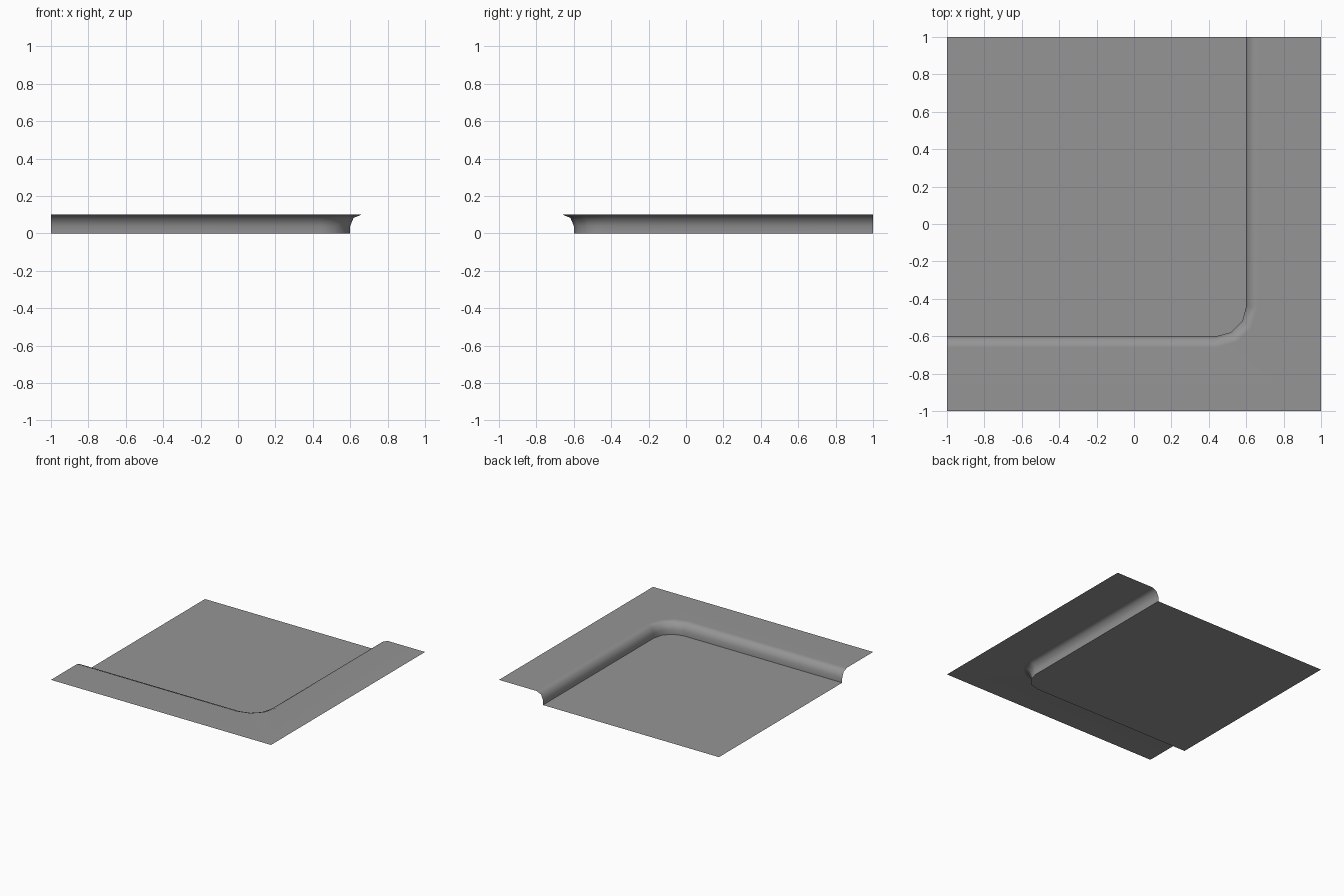
import bpy, bmesh, math

if "Cube" in bpy.data.objects:
    bpy.data.objects.remove(bpy.data.objects["Cube"])

# Colour
grey = bpy.data.materials.new("pavement_grey")
grey.diffuse_color = (0.3, 0.3, 0.3, 1)
grey.use_nodes = True
grey.node_tree.nodes["Principled BSDF"].inputs["Base Color"].default_value = grey.diffuse_color

CENTRE, RADIUS, ROUND, HEIGHT = 0.44, 0.16, 0.06, 0.10


def corner_path(bm, offset, z):
    """Line along the kerb, turning through the rounded corner."""
    r = RADIUS + offset
    pts = [(-1, -CENTRE - r)]
    for i in range(4):
        a = math.radians(-90 + 30 * i)
        pts.append((CENTRE + r * math.cos(a), -CENTRE + r * math.sin(a)))
    pts.append((CENTRE + r, 1))
    return [bm.verts.new((x, y, z)) for x, y in pts]


# Kerb cross-section: upright wall, then a two-step rounded lip
profile = [(0, 0)]
for i in range(3):
    a = math.radians(45 * i)
    profile.append((ROUND * (1 - math.cos(a)), HEIGHT - ROUND + ROUND * math.sin(a)))

bm = bmesh.new()
rows = [corner_path(bm, d, z) for d, z in profile]

# Kerb
for low, high in zip(rows, rows[1:]):
    for i in range(len(low) - 1):
        bm.faces.new((low[i], high[i], high[i + 1], low[i + 1]))

# Lower road surface
bm.faces.new(rows[0] + [bm.verts.new((-1, 1, 0))])

# Raised pavement
outer = [bm.verts.new((x, y, HEIGHT)) for x, y in ((1, 1), (1, -1), (-1, -1))]
bm.faces.new((rows[-1] + outer)[::-1])
bm.normal_update()

mesh = bpy.data.meshes.new("kerb_corner")
bm.to_mesh(mesh)
bm.free()
mesh.materials.append(grey)
tile = bpy.data.objects.new("kerb_corner", mesh)
bpy.context.collection.objects.link(tile)

# Smooth kerb, crisp base edge, flat large surfaces
bpy.context.view_layer.objects.active = tile
tile.select_set(True)
bpy.ops.object.shade_smooth_by_angle(angle=math.radians(60))
weighted = tile.modifiers.new("flat_surfaces", 'WEIGHTED_NORMAL')
weighted.keep_sharp = True
